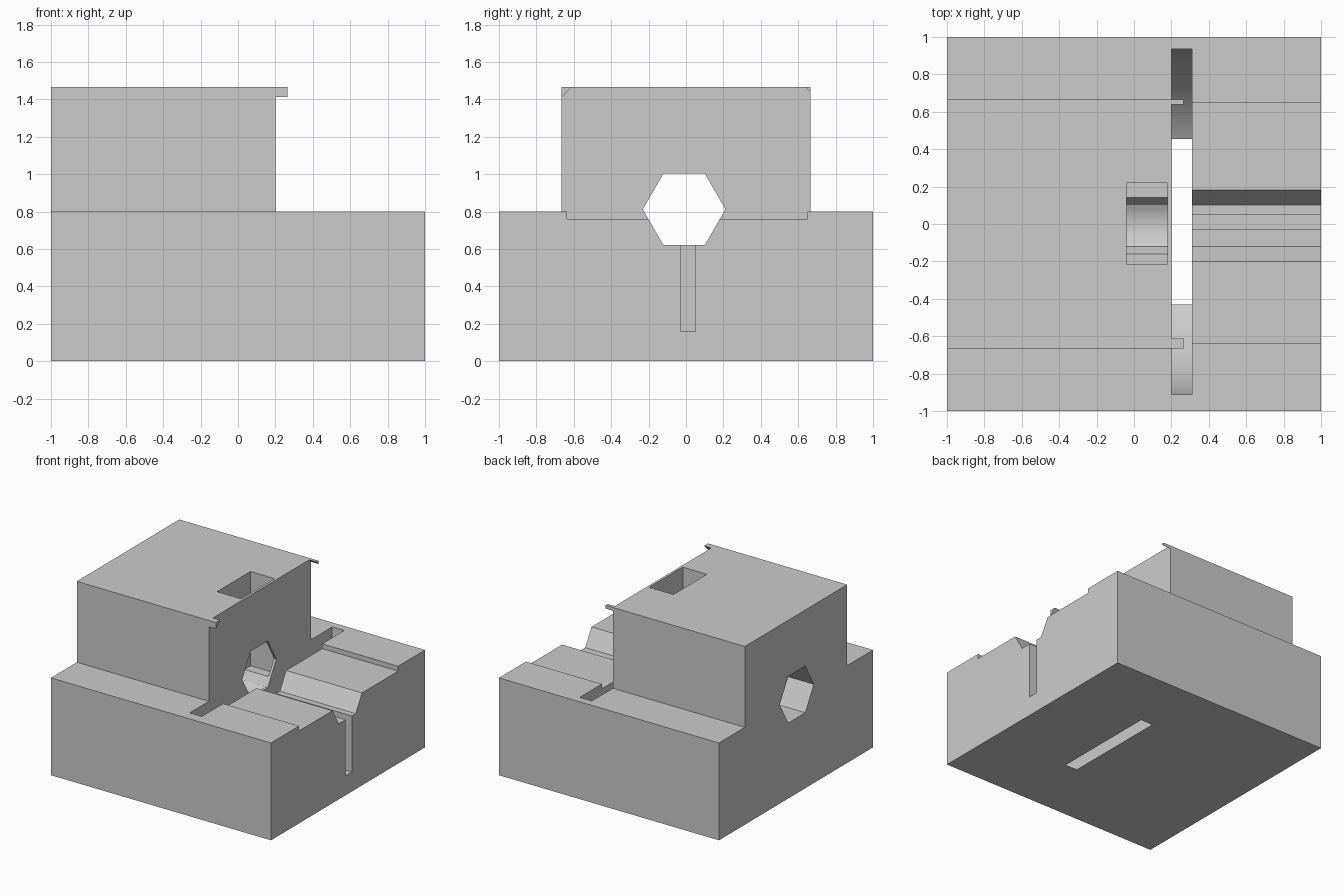
import bpy, bmesh, math

cube = bpy.data.objects.get("Cube")
if cube:
    bpy.data.objects.remove(cube, do_unlink=True)

grey = bpy.data.materials.new("plain grey")
grey.use_nodes = True
COLOUR = (0.6, 0.6, 0.6, 1)
grey.diffuse_color = COLOUR
grey.node_tree.nodes["Principled BSDF"].inputs["Base Color"].default_value = COLOUR


def prism(name, profile, x0, x1):
    """Extrude a (y, z) outline along x."""
    bm = bmesh.new()
    face = bm.faces.new([bm.verts.new((x0, y, z)) for y, z in profile])
    ext = bmesh.ops.extrude_face_region(bm, geom=[face])
    moved = [v for v in ext["geom"] if isinstance(v, bmesh.types.BMVert)]
    bmesh.ops.translate(bm, verts=moved, vec=(x1 - x0, 0, 0))
    bmesh.ops.recalc_face_normals(bm, faces=bm.faces)
    mesh = bpy.data.meshes.new(name)
    bm.to_mesh(mesh)
    bm.free()
    mesh.materials.append(grey)
    ob = bpy.data.objects.new(name, mesh)
    bpy.context.collection.objects.link(ob)
    return ob


def box(name, x0, x1, y0, y1, z0, z1):
    return prism(name, [(y0, z0), (y1, z0), (y1, z1), (y0, z1)], x0, x1)


def circle(y, z, r, n, start=0.0, sweep=math.tau):
    return [(y + r * math.cos(start + sweep * i / n),
             z + r * math.sin(start + sweep * i / n)) for i in range(n)]


def combine(target, tool, operation="DIFFERENCE"):
    """Apply a boolean and remove the helper."""
    tool.hide_render = True
    mod = target.modifiers.new("combine", "BOOLEAN")
    mod.operation, mod.solver, mod.object = operation, "EXACT", tool
    bpy.ops.object.select_all(action="DESELECT")
    bpy.context.view_layer.objects.active = target
    target.select_set(True)
    bpy.ops.object.modifier_apply(modifier=mod.name)
    bpy.data.objects.remove(tool, do_unlink=True)


# Base with the raised block on its right half
body = box("body", -1, 1, -1, 1, 0, 0.8)
combine(body, box("upper_block", -1, 0.2, -0.665, 0.665, 0.4, 1.465), "UNION")

# Shallow recess across the open half
combine(body, box("recess", 0.25, 1.1, -0.635, 0.65, 0.76, 1))

# Hexagonal bore along the full length
combine(body, prism("bore", circle(-0.01, 0.812, 0.221, 6), -1.1, 1.1))

# Narrow deep slot below the bore
combine(body, box("deep_slot", 0.25, 1.1, -0.03, 0.05, 0.16, 0.7))

# Round wheel slot, open at the underside
combine(body, prism("wheel_slot", circle(0.012, 0.812, 0.925, 96), 0.2, 0.31))

# Pocket from the top down to the bore, with a shallow rounded trough
combine(body, box("pocket", -0.04, 0.18, -0.215, 0.22, 0.69, 1.6))
combine(body, prism("trough", circle(-0.008, 0.812, 0.22, 12, math.radians(240), math.radians(65))
                    + [(0.1, 0.63), (0.08, 0.7), (-0.09, 0.7)], -0.04, 0.18))

# Small triangular tabs at the top corners of the block
for name, side, size in (("front_tab", -1, 0.052), ("back_tab", 1, 0.027)):
    y = 0.665 * side
    combine(body, prism(name, [(y, 1.465), (y - side * size, 1.465), (y, 1.465 - size)],
                        0.1, 0.265), "UNION")

# Smooth only the curved slot walls
bpy.ops.object.select_all(action="DESELECT")
body.select_set(True)
bpy.context.view_layer.objects.active = body
bpy.ops.object.shade_smooth_by_angle(angle=math.radians(20))
